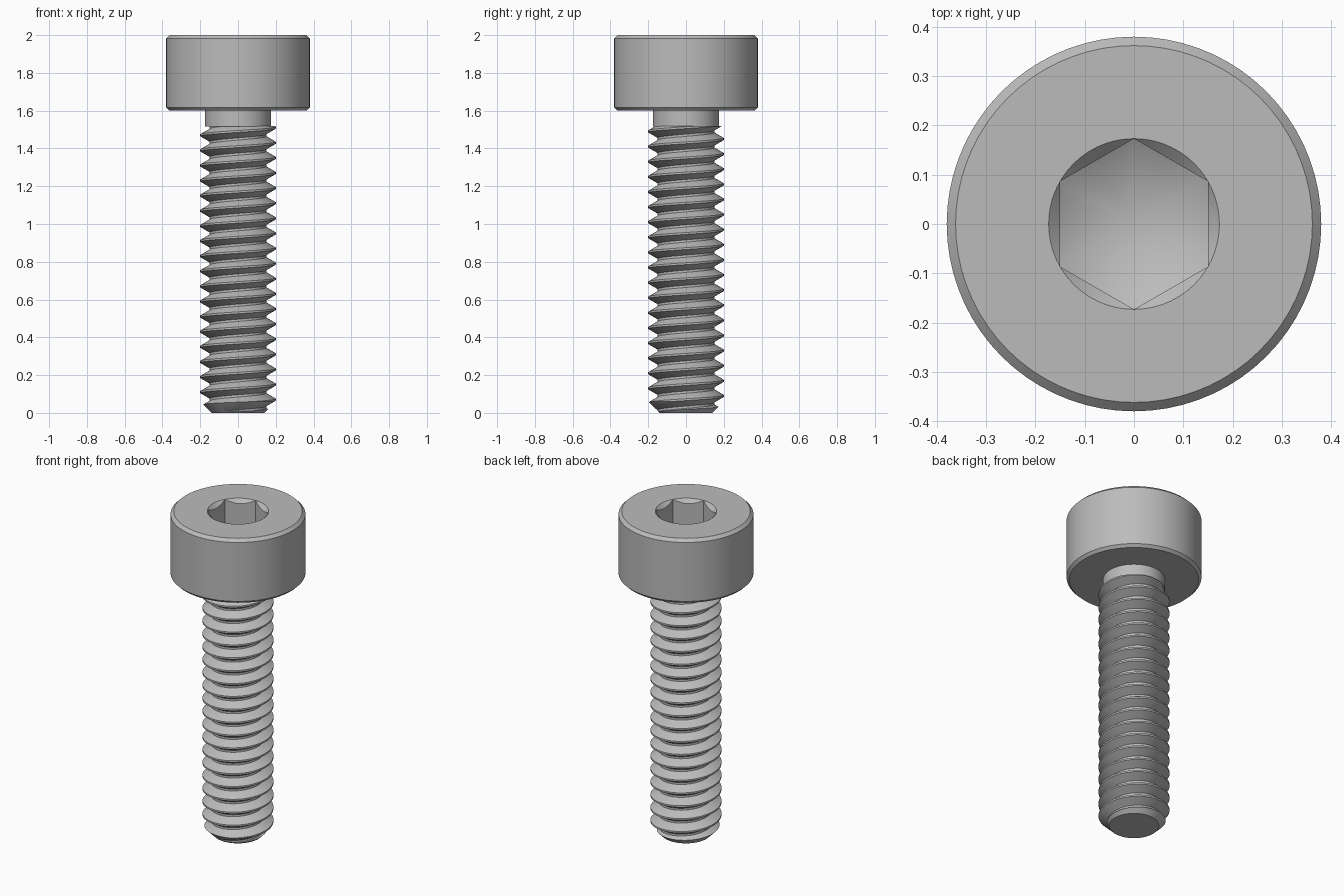
import bpy, bmesh
from math import sin, cos, radians, tau

SEGMENTS = 72

cube = bpy.data.objects.get("Cube")
if cube:
    bpy.data.objects.remove(cube, do_unlink=True)

steel = bpy.data.materials.new("grey_steel")
steel.use_nodes = True
GREY = (0.5, 0.5, 0.5, 1)
steel.diffuse_color = GREY
steel.node_tree.nodes["Principled BSDF"].inputs["Base Color"].default_value = GREY


def finish_mesh(name, bm):
    bmesh.ops.remove_doubles(bm, verts=bm.verts[:], dist=1e-5)
    bmesh.ops.recalc_face_normals(bm, faces=bm.faces[:])
    mesh = bpy.data.meshes.new(name)
    bm.to_mesh(mesh)
    bm.free()
    mesh.materials.append(steel)
    obj = bpy.data.objects.new(name, mesh)
    bpy.context.collection.objects.link(obj)
    return obj


def activate(obj):
    bpy.ops.object.select_all(action='DESELECT')
    obj.select_set(True)
    bpy.context.view_layer.objects.active = obj


def smooth(obj):
    activate(obj)
    bpy.ops.object.shade_smooth_by_angle(angle=radians(30))


def turned(name, profile):
    """Turn a profile; an entry is (radius, z) or a function of the angle."""
    bm = bmesh.new()
    rings = []
    for entry in profile:
        ring = []
        for i in range(SEGMENTS):
            a = tau * i / SEGMENTS
            r, z = entry(a) if callable(entry) else entry
            ring.append(bm.verts.new((r * cos(a), r * sin(a), z)))
        rings.append(ring)
    for low, high in zip(rings, rings[1:]):
        for i in range(SEGMENTS):
            j = (i + 1) % SEGMENTS
            bm.faces.new((low[i], low[j], high[j], high[i]))
    return finish_mesh(name, bm)


# Head with a hexagonal socket: chamfered rim and drilled conical floor
FLAT = 0.15
CORNER = FLAT / cos(radians(30))


def hex_radius(a):
    return FLAT / cos((a + tau / 12) % (tau / 6) - tau / 12)


def socket_top(a):
    r = hex_radius(a)
    return r, 2 - (CORNER - r)


def socket_floor(a):
    r = hex_radius(a)
    return r, 1.8 - 0.577 * (CORNER - r)


head = turned("head", [
    (0, 1.6), (0.364, 1.6), (0.38, 1.616), (0.38, 1.982), (0.362, 2),
    (CORNER, 2), socket_top, socket_floor, (0, 1.8 - 0.577 * CORNER)])
smooth(head)

# Plain neck under the head
neck = turned("neck", [(0, 1.515), (0.175, 1.515), (0.175, 1.605), (0, 1.605)])
smooth(neck)

# Right-handed helical thread
PITCH, TURNS, START = 0.08, 25, -0.25
TOOTH = [(-0.005, 0.2), (0.005, 0.2), (0.034, 0.15), (0.046, 0.15)]
count = TURNS * len(TOOTH)
bm = bmesh.new()
columns = []
for j in range(SEGMENTS):
    a = tau * j / SEGMENTS
    column = []
    for k in range(count):
        turn, step = divmod(k, len(TOOTH))
        offset, r = TOOTH[step]
        z = START + PITCH * (turn + j / SEGMENTS) + offset
        column.append(bm.verts.new((r * cos(a), r * sin(a), z)))
    columns.append(column)
for j in range(SEGMENTS):
    here, there = columns[j], columns[(j + 1) % SEGMENTS]
    shift = len(TOOTH) if j == SEGMENTS - 1 else 0
    for k in range(count - 1 - shift):
        bm.faces.new((here[k], there[k + shift], there[k + 1 + shift], here[k + 1]))

# Trim both ends level and cap them
for z, direction in ((-0.03, -1), (1.52, 1)):
    bmesh.ops.bisect_plane(bm, geom=bm.verts[:] + bm.edges[:] + bm.faces[:],
                           plane_co=(0, 0, z), plane_no=(0, 0, direction),
                           clear_outer=True)
bmesh.ops.remove_doubles(bm, verts=bm.verts[:], dist=1e-5)
bmesh.ops.holes_fill(bm, edges=[e for e in bm.edges if e.is_boundary], sides=0)
thread = finish_mesh("threaded_shank", bm)

# Chamfer the tip by intersecting with a turned blank
blank = turned("tip_blank", [(0, 0), (0.14, 0), (0.25, 0.11), (0.25, 1.6), (0, 1.6)])
blank.hide_render = True
trim = thread.modifiers.new("tip_chamfer", 'BOOLEAN')
trim.operation = 'INTERSECT'
trim.solver = 'EXACT'
trim.object = blank
activate(thread)
bpy.ops.object.modifier_apply(modifier=trim.name)
bpy.data.objects.remove(blank, do_unlink=True)
smooth(thread)
